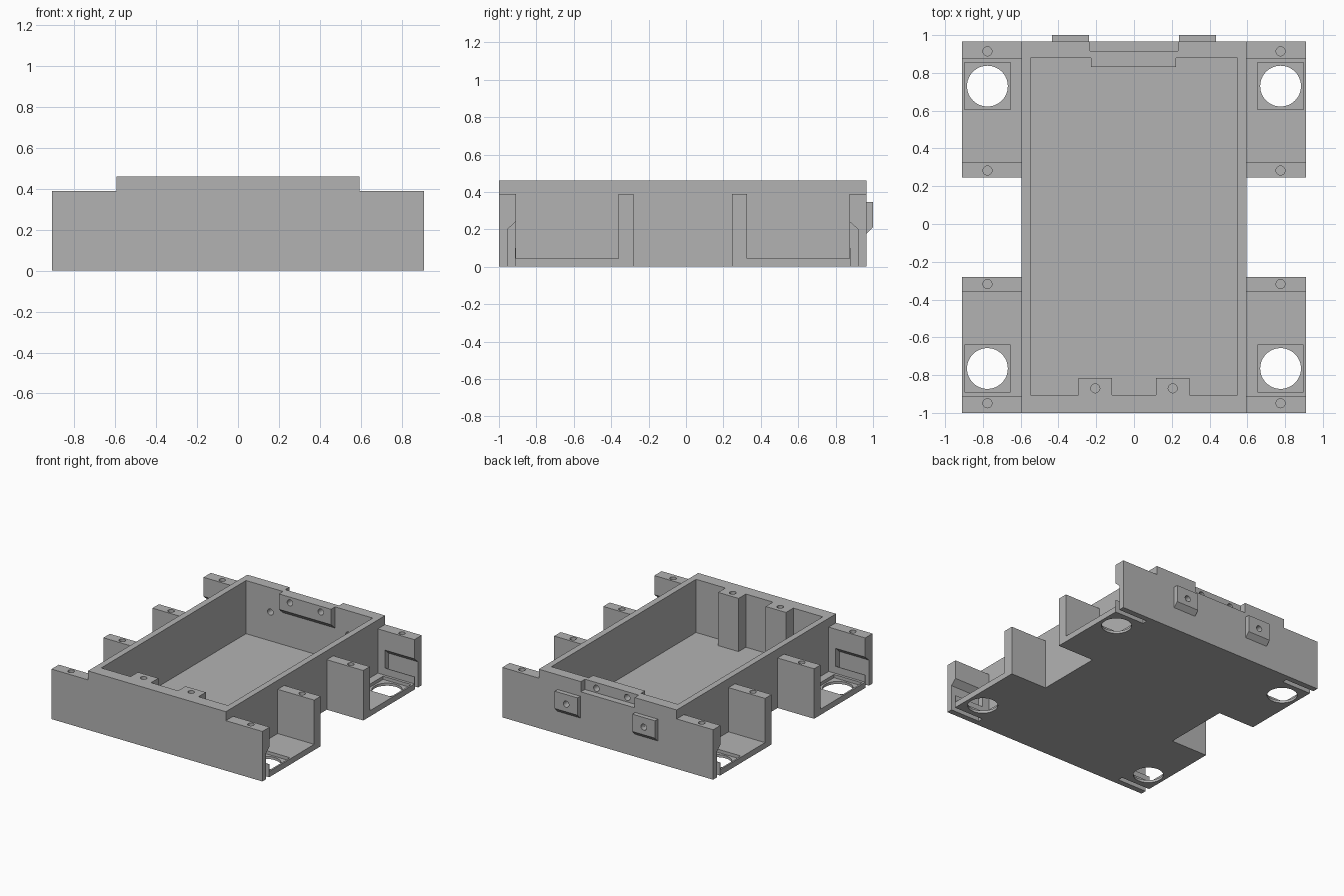
import bpy
import bmesh
from math import pi, radians
from mathutils import Matrix, Vector

old = bpy.data.objects.get("Cube")
if old:
    bpy.data.objects.remove(old, do_unlink=True)

grey = bpy.data.materials.new("plain grey")
grey.use_nodes = True
grey.diffuse_color = (0.45, 0.45, 0.45, 1)
grey.node_tree.nodes["Principled BSDF"].inputs["Base Color"].default_value = grey.diffuse_color

# Shared dimensions
TOP, LOW, FLOOR = 0.46, 0.39, 0.045
FRONT, BACK = -1.0, 0.965
BODY_X, LEG_X = 0.595, 0.91
WALL_IN = 0.88
SCREW_R = 0.024


def finish(name, bm):
    bmesh.ops.recalc_face_normals(bm, faces=bm.faces)
    mesh = bpy.data.meshes.new(name)
    bm.to_mesh(mesh)
    bm.free()
    mesh.materials.append(grey)
    obj = bpy.data.objects.new(name, mesh)
    bpy.context.scene.collection.objects.link(obj)
    return obj


def prism(name, x0, x1, profile):
    """Extrude a (y, z) profile along x."""
    bm = bmesh.new()
    face = bm.faces.new([bm.verts.new((x0, y, z)) for y, z in profile])
    new = bmesh.ops.extrude_face_region(bm, geom=[face])["geom"]
    verts = [v for v in new if isinstance(v, bmesh.types.BMVert)]
    bmesh.ops.translate(bm, verts=verts, vec=(x1 - x0, 0, 0))
    return finish(name, bm)


def box(name, x0, x1, y0, y1, z0, z1):
    return prism(name, x0, x1, [(y0, z0), (y1, z0), (y1, z1), (y0, z1)])


def rod(center, radius, depth, axis="Z", sides=24):
    """Cylindrical cutter, upright or along y."""
    bm = bmesh.new()
    turn = Matrix.Rotation(pi / 2, 4, "X") if axis == "Y" else Matrix()
    bmesh.ops.create_cone(bm, cap_ends=True, segments=sides, radius1=radius,
                          radius2=radius, depth=depth,
                          matrix=Matrix.Translation(Vector(center)) @ turn)
    return finish("cutter", bm)


def cut(obj, cutters):
    """Subtract the cutters, then remove them."""
    bpy.context.view_layer.objects.active = obj
    for c in cutters:
        c.hide_render = True
        mod = obj.modifiers.new("cut", "BOOLEAN")
        mod.operation = "DIFFERENCE"
        mod.solver = "EXACT"
        mod.object = c
        bpy.ops.object.modifier_apply(modifier=mod.name)
    for c in cutters:
        bpy.data.objects.remove(c, do_unlink=True)


def smooth(obj):
    bpy.ops.object.select_all(action="DESELECT")
    obj.select_set(True)
    bpy.context.view_layer.objects.active = obj
    bpy.ops.object.shade_smooth_by_angle(angle=radians(30))


parts = []

# Main open tray with a stepped notch in the back wall
tray = box("tray", -BODY_X, BODY_X, FRONT, BACK, 0, TOP)
tray_cuts = [
    box("cutter", -0.547, 0.547, -0.905, WALL_IN, FLOOR, 1),
    box("cutter", -0.232, 0.232, 0.915, 1.1, 0.38, 1),
]
tray_cuts += [rod((s * 0.337, 0.92, 0.27), SCREW_R, 0.3, "Y") for s in (-1, 1)]
tray_cuts += [rod((s * 0.133, 0.9, 0.415), SCREW_R, 0.3, "Y") for s in (-1, 1)]
cut(tray, tray_cuts)
parts.append(tray)

# Thickened plate inside the back wall, chamfered underneath
plate = prism("back_inner_plate", -0.228, 0.222,
              [(WALL_IN, TOP), (0.83, TOP), (0.83, 0.34), (WALL_IN, 0.295)])
cut(plate, [rod((s * 0.133, 0.9, 0.415), SCREW_R, 0.3, "Y") for s in (-1, 1)])
parts.append(plate)

for s, side in ((-1, "right"), (1, "left")):
    # Screw posts inside the front wall
    x = s * 0.205
    post = box(side + "_screw_post", x - 0.088, x + 0.088, -0.905, -0.815, FLOOR, TOP)
    cut(post, [rod((x, -0.87, TOP), SCREW_R, 0.24)])
    parts.append(post)

    # Chamfered tabs on the outside of the back wall
    x = s * 0.335
    tab = prism(side + "_back_tab", x - 0.098, x + 0.098,
                [(BACK, 0.175), (1, 0.21), (1, 0.345), (BACK, 0.345)])
    cut(tab, [rod((x, 0.98, 0.27), SCREW_R, 0.2, "Y")])
    parts.append(tab)

    # U-shaped corner brackets: end plate, floor and inner plate
    for end in ("front", "back"):
        def fy(y):
            return y if end == "front" else FRONT + BACK - y

        profile = [(-1, 0), (-0.28, 0), (-0.28, LOW), (-0.36, LOW),
                   (-0.36, FLOOR), (-0.91, FLOOR), (-0.91, LOW), (-1, LOW)]
        bracket = prism(f"{end}_{side}_bracket", s * BODY_X, s * LEG_X,
                        [(fy(y), z) for y, z in profile])
        # Slot through the floor that also thins the end plate
        slot = [(-0.955, -0.1), (-0.955, 0.2), (-0.905, 0.245),
                (-0.905, 0.1), (-0.915, 0.1), (-0.915, -0.1)]
        hx, hy = s * 0.776, fy(-0.765)
        cut(bracket, [
            prism("cutter", s * 0.655, s * 1.1, [(fy(y), z) for y, z in slot]),
            box("cutter", hx - 0.121, hx + 0.121, hy - 0.124, hy + 0.124, 0.02, 0.1),
            rod((hx, hy, 0), 0.108, 0.3, sides=48),
            rod((hx, fy(-0.949), LOW), SCREW_R, 0.2),
            rod((hx, fy(-0.318), LOW), SCREW_R, 0.2),
        ])
        parts.append(bracket)

for obj in parts:
    smooth(obj)
